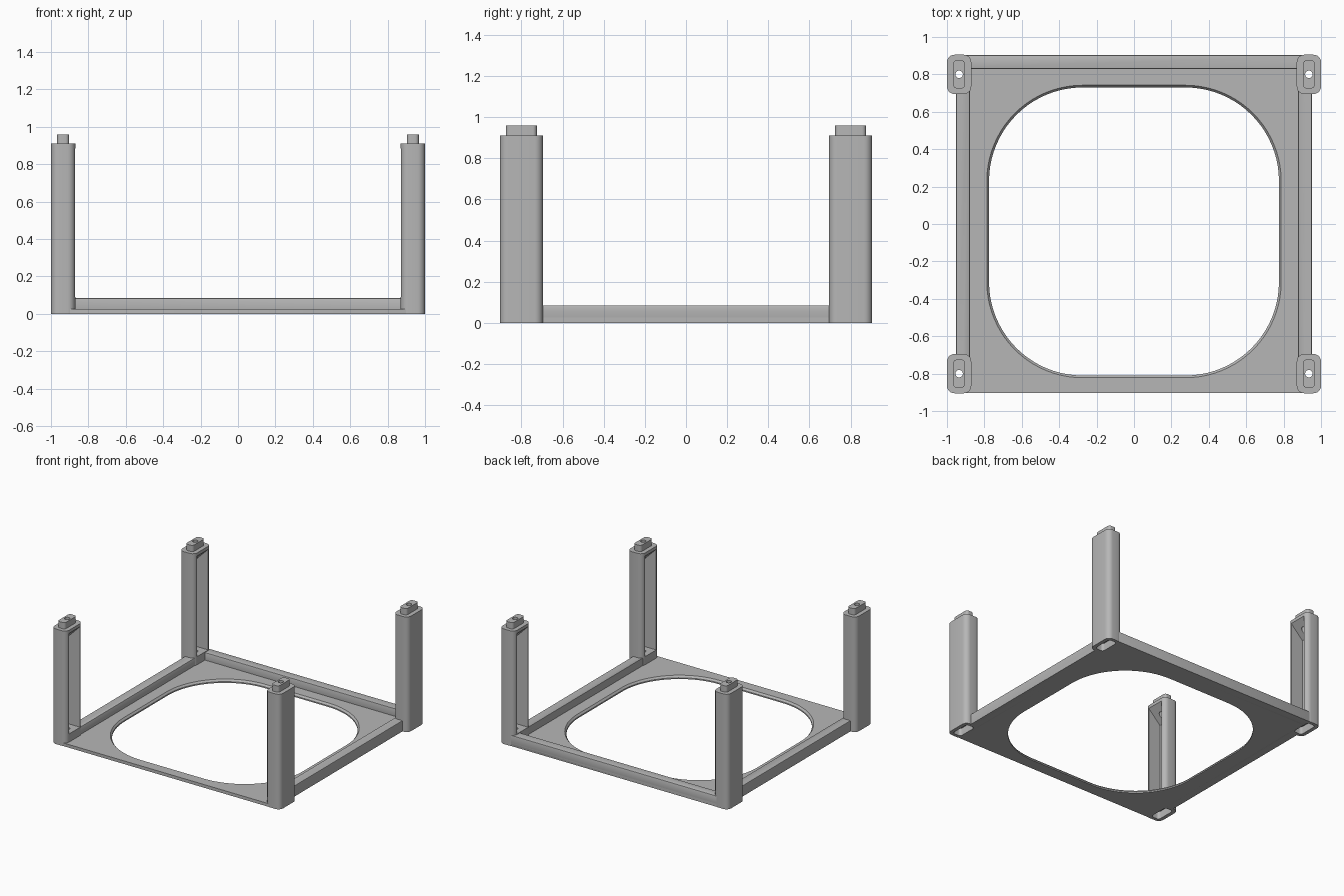
import bpy, bmesh
from math import cos, sin, pi, radians
from mathutils import Vector

if "Cube" in bpy.data.objects:
    bpy.data.objects.remove(bpy.data.objects["Cube"])

grey = bpy.data.materials.new("mid_grey")
grey.use_nodes = True
COLOUR = (0.47, 0.47, 0.47, 1)
grey.diffuse_color = COLOUR
grey.node_tree.nodes["Principled BSDF"].inputs["Base Color"].default_value = COLOUR


def loft(name, rings):
    """Closed solid through matching rings of points."""
    bm = bmesh.new()
    rows = [[bm.verts.new(p) for p in ring] for ring in rings]
    n = len(rows[0])
    for low, high in zip(rows, rows[1:]):
        for i in range(n):
            j = (i + 1) % n
            bm.faces.new((low[i], low[j], high[j], high[i]))
    bm.faces.new(rows[0][::-1])
    bm.faces.new(rows[-1])
    bmesh.ops.recalc_face_normals(bm, faces=bm.faces)
    mesh = bpy.data.meshes.new(name)
    bm.to_mesh(mesh)
    bm.free()
    mesh.materials.append(grey)
    obj = bpy.data.objects.new(name, mesh)
    bpy.context.collection.objects.link(obj)
    return obj


def rounded(cx, cy, hx, hy, r, z, steps=6):
    """Rounded rectangle ring at height z."""
    pts = []
    for q, (sx, sy) in enumerate(((1, 1), (-1, 1), (-1, -1), (1, -1))):
        for k in range(steps + 1):
            a = (q + k / steps) * pi / 2
            pts.append((cx + sx * (hx - r) + r * cos(a),
                        cy + sy * (hy - r) + r * sin(a), z))
    return pts


def pill(name, cx, cy, hx, hy, r, z0, z1, steps=6):
    return loft(name, [rounded(cx, cy, hx, hy, r, z, steps) for z in (z0, z1)])


def apply_modifier(obj, mod):
    bpy.ops.object.select_all(action='DESELECT')
    bpy.context.view_layer.objects.active = obj
    obj.select_set(True)
    bpy.ops.object.modifier_apply(modifier=mod.name)


def boolean(obj, other, operation='DIFFERENCE'):
    mod = obj.modifiers.new("cut", 'BOOLEAN')
    mod.operation, mod.solver, mod.object = operation, 'EXACT', other
    apply_modifier(obj, mod)


PX, PY = 0.935, 0.80          # post centre
FLOOR, TOP = 0.09, 0.91       # inside floor and shoulder of a post

# Base plate with a large rounded opening, slightly wider at the top
plate = pill("base_plate", 0, 0, 0.952, 0.903, 0.01, 0, 0.025, 2)
opening = loft("opening_cutter", [rounded(0, -0.04, 0.775 + g, 0.77 + g, 0.5 + g, z, 20)
                                  for g, z in ((0, -0.02), (0, 0.01), (0.012, 0.025), (0.012, 0.05))])
boolean(plate, opening)
bpy.data.objects.remove(opening)

# U-shaped rail along both sides and the back
outline = [(-0.952, -0.82), (-0.877, -0.82), (-0.877, 0.83), (0.877, 0.83),
           (0.877, -0.82), (0.952, -0.82), (0.952, 0.903), (-0.952, 0.903)]
rail = loft("rim_rail", [[(x, y, z) for x, y in outline] for z in (0, 0.085)])
edge = rail.modifiers.new("edge", 'BEVEL')
edge.width, edge.segments = 0.006, 2
apply_modifier(rail, edge)

# Four hollow corner posts, open towards the middle
parts = [plate, rail]
for sx, x_name in ((-1, "right"), (1, "left")):
    for sy, y_name in ((-1, "front"), (1, "back")):
        cx, cy = sx * PX, sy * PY
        post = pill(f"{y_name}_{x_name}_post", cx, cy, 0.065, 0.105, 0.04, 0, TOP)
        peg = pill("peg", cx, cy, 0.032, 0.075, 0.02, TOP - 0.01, 0.96)
        boolean(post, peg, 'UNION')
        side = [(0.85, FLOOR), (0.975, FLOOR), (0.975, 0.78), (0.87, 0.885), (0.85, 0.885)]
        cavity = loft("cavity_cutter", [[(sx * x, cy + d, z) for x, z in side]
                                        for d in (-0.07, 0.07)])
        socket = pill("socket_cutter", cx, cy, 0.036, 0.079, 0.02, -0.02, 0.06)
        bore = pill("bore_cutter", cx, cy, 0.02, 0.02, 0.02, 0.03, 1.05)
        boolean(post, cavity)
        for part in (post, plate, rail):
            boolean(part, socket)
            if part is not plate:
                boolean(part, bore)
        for helper in (peg, cavity, socket, bore):
            bpy.data.objects.remove(helper)
        parts.append(post)

# Smooth the rounded corners, keep hard edges
bpy.ops.object.select_all(action='DESELECT')
for part in parts:
    part.select_set(True)
bpy.context.view_layer.objects.active = plate
bpy.ops.object.shade_smooth_by_angle(angle=radians(30))
